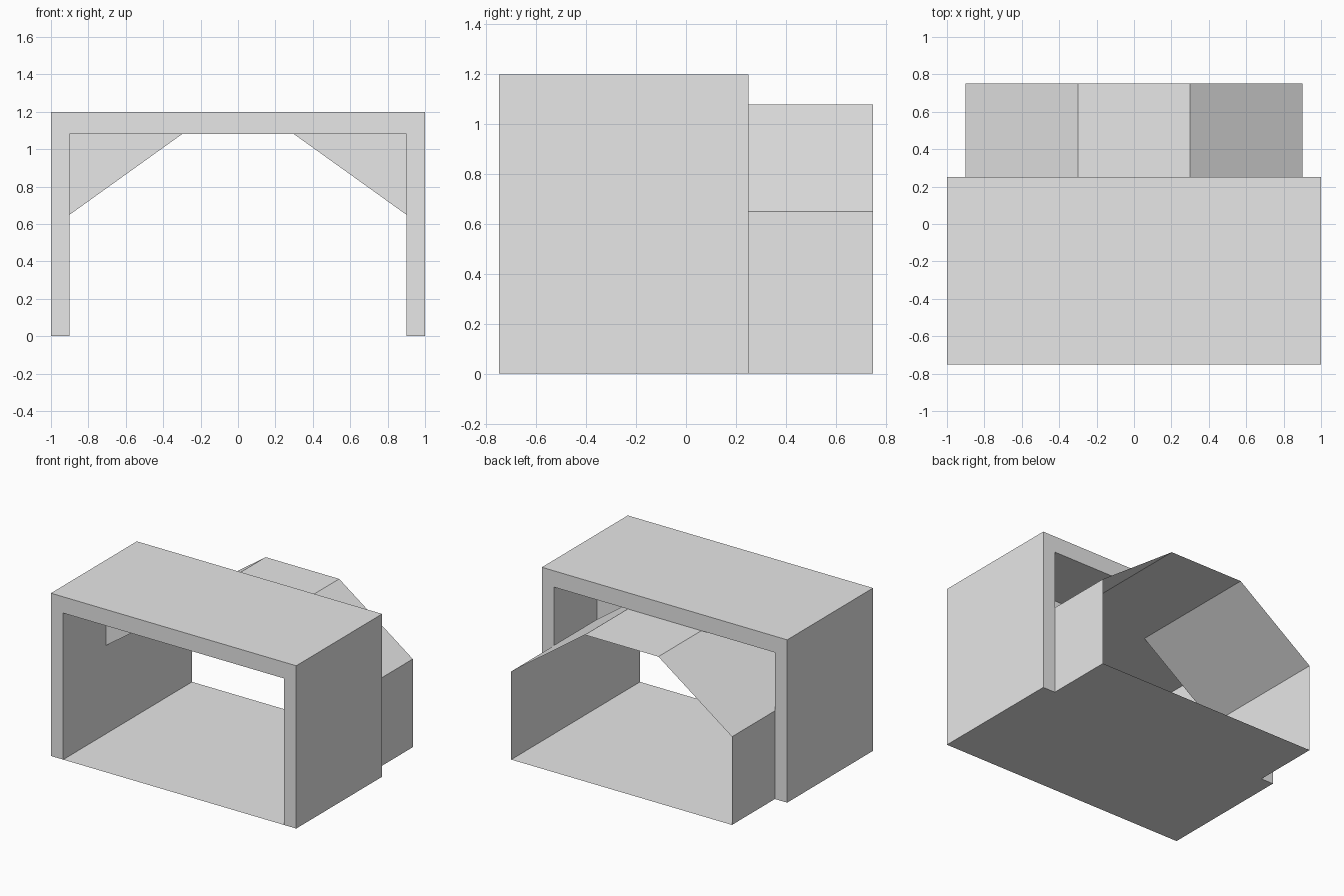
import bpy
import bmesh

cube = bpy.data.objects.get("Cube")
if cube:
    bpy.data.objects.remove(cube, do_unlink=True)

GREY = (0.8, 0.8, 0.8, 1.0)
material = bpy.data.materials.new("plain grey")
material.use_nodes = True
material.diffuse_color = GREY
material.node_tree.nodes["Principled BSDF"].inputs["Base Color"].default_value = GREY

HALF_OUT, HALF_IN = 1.0, 0.9      # outer and inner half widths
TOP, CEILING = 1.2, 1.08          # outer and inner heights
EAVE, FLAT = 0.65, 0.3            # chamfer start height and half width of flat roof
FRONT, BACK = -0.75, 0.75
SHELL_BACK, INNER_FRONT = 0.25, -0.25


def extrude_profile(name, points, y0, y1, closed=False, front_cap=False):
    """Sweep an x-z profile along y, as a solid or as an open sheet."""
    bm = bmesh.new()
    near = [bm.verts.new((x, y0, z)) for x, z in points]
    far = [bm.verts.new((x, y1, z)) for x, z in points]
    count = len(points)
    for i in range(count if closed else count - 1):
        j = (i + 1) % count
        bm.faces.new((near[i], near[j], far[j], far[i]))
    if closed:
        bm.faces.new(near[::-1])
        bm.faces.new(far)
        bmesh.ops.recalc_face_normals(bm, faces=bm.faces)
    if front_cap:
        # Triangle filling the corner above a sloped sheet
        corner = bm.verts.new((points[0][0], y0, points[-1][1]))
        bm.faces.new((near[0], near[-1], corner))
    mesh = bpy.data.meshes.new(name)
    bm.to_mesh(mesh)
    bm.free()
    mesh.materials.append(material)
    obj = bpy.data.objects.new(name, mesh)
    bpy.context.collection.objects.link(obj)
    return obj


# Thick outer arch
extrude_profile("outer_shell", [
    (-HALF_OUT, 0), (-HALF_OUT, TOP), (HALF_OUT, TOP), (HALF_OUT, 0),
    (HALF_IN, 0), (HALF_IN, CEILING), (-HALF_IN, CEILING), (-HALF_IN, 0),
], FRONT, SHELL_BACK, closed=True)

# Thin chamfered tunnel behind the arch
extrude_profile("rear_tunnel", [
    (-HALF_IN, 0), (-HALF_IN, EAVE), (-FLAT, CEILING),
    (FLAT, CEILING), (HALF_IN, EAVE), (HALF_IN, 0),
], SHELL_BACK, BACK)

# Tunnel slopes continuing inside the arch, with corner fills in front
slopes = extrude_profile("inner_slopes", [(-HALF_IN, EAVE), (-FLAT, CEILING)],
                         INNER_FRONT, SHELL_BACK, front_cap=True)
slopes.modifiers.new("mirror", 'MIRROR').use_axis[0] = True

# Thin floor through both parts
extrude_profile("floor", [(-HALF_IN, 0), (HALF_IN, 0)], FRONT, BACK)
